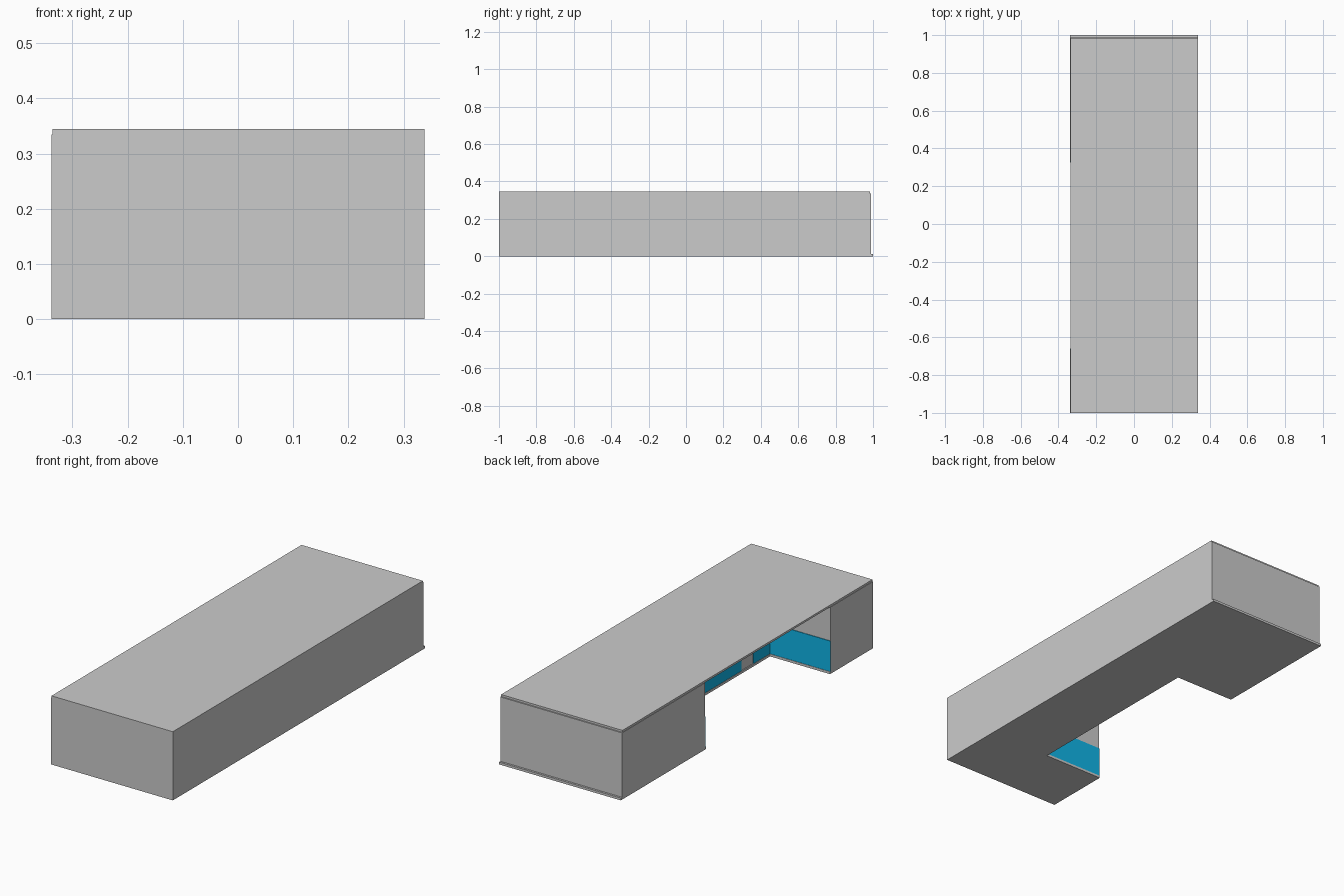
import bpy, bmesh

if "Cube" in bpy.data.objects:
    bpy.data.objects.remove(bpy.data.objects["Cube"])

W = 0.338            # half width
Y0, Y1 = -0.665, 0.33  # recess ends along the left side
TOP = 0.345


def prism(name, outline, z0, z1):
    """Extrude a flat plan outline from z0 to z1."""
    bm = bmesh.new()
    face = bm.faces.new([bm.verts.new((x, y, z0)) for x, y in outline])
    new = bmesh.ops.extrude_face_region(bm, geom=[face])["geom"]
    verts = [v for v in new if isinstance(v, bmesh.types.BMVert)]
    bmesh.ops.translate(bm, verts=verts, vec=(0, 0, z1 - z0))
    bmesh.ops.recalc_face_normals(bm, faces=bm.faces)
    mesh = bpy.data.meshes.new(name)
    bm.to_mesh(mesh)
    bm.free()
    obj = bpy.data.objects.new(name, mesh)
    bpy.context.collection.objects.link(obj)
    return obj


def u_plan(left, back, lip):
    """Plan with a recess cut into the left side; lip narrows the recess."""
    return [(W, -1), (W, back), (left, back), (left, Y1 - lip),
            (-lip, Y1 - lip), (-lip, Y0 + lip), (left, Y0 + lip), (left, -1)]


def rect(xa, xb, ya, yb):
    return [(xa, ya), (xb, ya), (xb, yb), (xa, yb)]


# Base slab, walls and roof
prism("base_slab", u_plan(-W, 1.0, 0.005), 0, 0.012)
prism("walls", u_plan(-W, 0.99, 0), 0.012, 0.335)
prism("roof_slab", rect(-W + 0.002, W, -1, 0.984), 0.335, TOP)

# Blue glazing around the lower half of the recess
blue = bpy.data.materials.new("blue_glass")
blue.diffuse_color = (0.005, 0.46, 0.8, 1)
blue.use_nodes = True
blue.node_tree.nodes["Principled BSDF"].inputs["Base Color"].default_value = blue.diffuse_color
t = 0.003
mid = (Y0 + Y1) / 2
panels = {
    "front_end_window": rect(-W, 0, Y0, Y0 + t),
    "back_end_window": rect(-W, 0, Y1 - t, Y1),
    "middle_window": rect(-t, 0, -0.436, 2 * mid + 0.436),
    "front_inner_window": rect(-t, 0, Y0, -0.532),
    "back_inner_window": rect(-t, 0, 2 * mid + 0.532, Y1),
}
for name, plan in panels.items():
    prism(name, plan, 0.012, 0.165).data.materials.append(blue)
